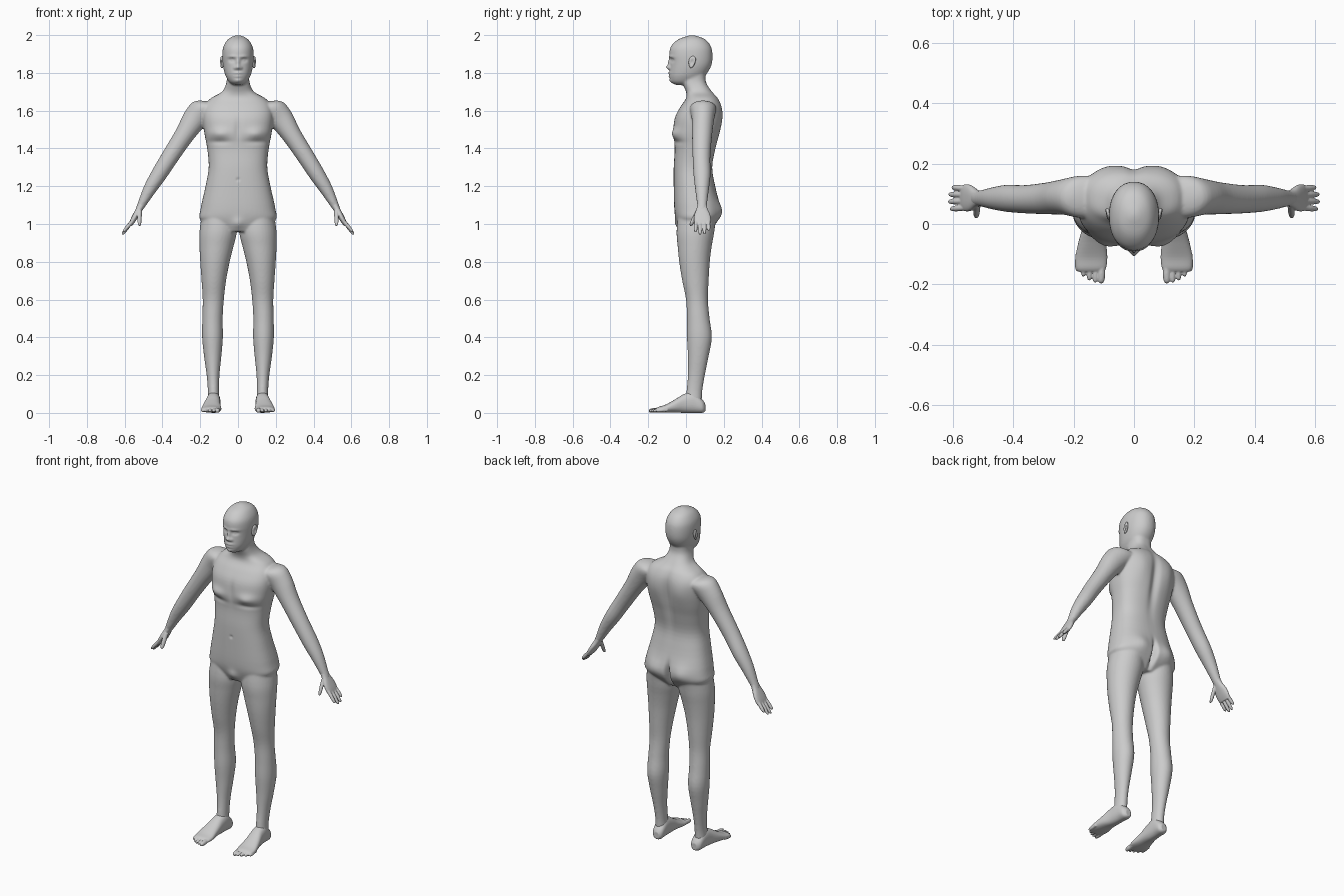
import bpy, bmesh
from math import sin, cos, tau, exp, copysign
from mathutils import Vector

cube = bpy.data.objects.get("Cube")
if cube:
    bpy.data.objects.remove(cube)

skin = bpy.data.materials.new("plain grey")
skin.use_nodes = True
GREY = (0.6, 0.6, 0.6, 1)
skin.diffuse_color = GREY
skin.node_tree.nodes["Principled BSDF"].inputs["Base Color"].default_value = GREY

X, Y, Z = Vector((1, 0, 0)), Vector((0, 1, 0)), Vector((0, 0, 1))
ARM_OUT = Vector((0.835, 0, 0.55))


def smooth_rows(rows, steps=4):
    """Resample section rows along a smooth spline."""
    rows = [Vector(r) for r in rows]
    out = []
    for i in range(len(rows) - 1):
        a, b, c, d = rows[max(i - 1, 0)], rows[i], rows[i + 1], rows[min(i + 2, len(rows) - 1)]
        for k in range(steps):
            t = k / steps
            out.append(b + (c - a) * (t / 2) + (a * 2 - b * 5 + c * 4 - d) * (t * t / 2)
                       + (b * 3 - a - c * 3 + d) * (t ** 3 / 2))
    return out + [rows[-1]]


def loft(bm, rows, u, v, power=2, sides=32):
    """Skin oval sections given as (x, y, z, half size along u, half size along v)."""
    rings = []
    for x, y, z, a, b in smooth_rows(rows):
        ring = []
        for i in range(sides):
            c, s = cos(tau * i / sides), sin(tau * i / sides)
            c, s = (copysign(abs(q) ** (2 / power), q) for q in (c, s))
            ring.append(bm.verts.new(Vector((x, y, z)) + u * (a * c) + v * (b * s)))
        rings.append(ring)
    for r, q in zip(rings, rings[1:]):
        for i in range(sides):
            j = (i + 1) % sides
            bm.faces.new((r[i], r[j], q[j], q[i]))
    bm.faces.new(rings[0])
    bm.faces.new(rings[-1])


def upright(rows, cx=0):
    """Turn (z, half width, front y, back y) into loft rows."""
    return [(cx, (f + b) / 2, z, w, (b - f) / 2) for z, w, f, b in rows]


def digit(bm, start, end, r, u, v):
    """Finger or toe with a rounded tip."""
    a, b = Vector(start), Vector(end)
    shape = ((0, 1), (0.3, 1), (0.5, 1.05), (0.8, 0.92), (0.94, 0.65), (1, 0.2))
    loft(bm, [(*a.lerp(b, t), r * k, r * k) for t, k in shape], u, v, sides=12)


def flip(rows, s):
    return [(s * r[0], *r[1:]) for r in rows]


def finish(name, bm, voxel=None, relax=0, sculpt=None):
    bmesh.ops.recalc_face_normals(bm, faces=bm.faces)
    mesh = bpy.data.meshes.new(name)
    bm.to_mesh(mesh)
    bm.free()
    ob = bpy.data.objects.new(name, mesh)
    bpy.context.collection.objects.link(ob)
    if voxel:
        # Fuse the overlapping volumes into one skin
        m = ob.modifiers.new("fuse", "REMESH")
        m.mode, m.voxel_size = "VOXEL", voxel
        m = ob.modifiers.new("relax", "SMOOTH")
        m.factor, m.iterations = 0.5, relax
        dg = bpy.context.evaluated_depsgraph_get()
        ob.data = bpy.data.meshes.new_from_object(ob.evaluated_get(dg))
        ob.modifiers.clear()
        ob.data.name = name
    if sculpt:
        for v in ob.data.vertices:
            sculpt(v.co)
    ob.data.materials.clear()
    ob.data.materials.append(skin)
    for p in ob.data.polygons:
        p.use_smooth = True
        p.material_index = 0
    return ob


# Torso and neck
TORSO = [(0.96, .1, -.03, .12), (1.02, .198, -.052, .17), (1.08, .198, -.062, .182),
         (1.2, .172, -.065, .155), (1.3, .155, -.065, .14), (1.4, .163, -.06, .158),
         (1.48, .178, -.068, .178), (1.56, .187, -.06, .19), (1.62, .18, -.03, .188),
         (1.665, .145, .0, .17), (1.7, .085, .0, .14), (1.75, .061, -.02, .107),
         (1.8, .06, -.02, .105)]
HEAD = [(1.735, .02, -.05, .03), (1.75, .045, -.076, .06), (1.78, .064, -.086, .095),
        (1.81, .074, -.086, .12), (1.85, .081, -.084, .137), (1.9, .083, -.088, .14),
        (1.94, .077, -.08, .132), (1.975, .056, -.045, .105), (1.993, .028, .0, .065),
        (2.0, .003, .028, .034)]
# Legs: centre x, y, z, half width, half depth
LEG = [(.1, .06, 1.06, .09, .1), (.105, .05, .96, .099, .1), (.114, .046, .88, .09, .09),
       (.122, .045, .8, .078, .081), (.128, .05, .7, .065, .07), (.131, .058, .6, .056, .058),
       (.135, .065, .5, .054, .06), (.135, .071, .4, .055, .066), (.134, .065, .3, .046, .055),
       (.132, .055, .2, .034, .045), (.13, .045, .12, .03, .042), (.13, .04, .06, .032, .044)]
# Arms: centre x, y, z, half depth, half thickness
ARM = [(.1, .09, 1.62, .06, .05), (.17, .09, 1.612, .07, .07), (.225, .09, 1.56, .06, .066),
       (.285, .085, 1.47, .053, .052), (.36, .082, 1.355, .047, .046), (.42, .085, 1.26, .045, .042),
       (.47, .085, 1.18, .036, .034), (.512, .085, 1.1, .026, .022), (.53, .085, 1.066, .026, .016)]

# Surface modelling: x, z, spread x, spread z, push along y
FRONT = [(0, 1.83, .013, .012, -.02), (0, 1.855, .009, .02, -.012), (.016, 1.826, .008, .008, -.007),
         (.03, 1.886, .024, .007, -.005), (.032, 1.868, .017, .011, .012), (.032, 1.867, .009, .005, -.006),
         (0, 1.799, .022, .006, -.009), (0, 1.782, .018, .006, -.007), (0, 1.758, .02, .012, -.007),
         (.1, 1.478, .05, .028, -.016), (.1, 1.435, .06, .014, .006), (0, 1.5, .016, .06, .006),
         (0, 1.0, .03, .03, -.012), (0, 1.235, .008, .008, .006)]
BACK = [(0, 1.5, .025, .15, -.016), (.09, 1.56, .05, .08, .008), (0, 1.04, .013, .06, -.04),
        (.09, 1.07, .05, .05, .014)]


def sculpt_body(co):
    push = 0
    for x, z, sx, sz, amount in (FRONT if co.y < 0.03 else BACK):
        if abs(co.z - z) < 3 * sz:
            push += amount * exp(-((abs(co.x) - x) / sx) ** 2 - ((co.z - z) / sz) ** 2)
    side = min(1, abs(co.y - 0.03) / 0.04)
    co.y += push * side


body = bmesh.new()
loft(body, upright(TORSO), X, Y, power=2.5, sides=48)
loft(body, upright(HEAD), X, Y, power=2.15, sides=48)
for s in (1, -1):
    loft(body, flip(LEG, s), X, Y)
    loft(body, flip(ARM, s), Y, Vector((s * ARM_OUT.x, 0, ARM_OUT.z)))
finish("body", body, voxel=0.0058, relax=8, sculpt=sculpt_body)

PALM = [(.508, .085, 1.108, .024, .019), (.522, .085, 1.08, .029, .017), (.54, .086, 1.048, .042, .016),
        (.557, .087, 1.018, .045, .014), (.57, .087, .995, .04, .01)]
FINGERS = [(.05, .608, .957), (.074, .614, .943), (.098, .613, .946), (.121, .602, .965)]
FOOT = [(.125, .102, .028, .016, .02), (.127, .085, .036, .032, .036), (.129, .04, .055, .036, .055),
        (.132, -.01, .05, .039, .05), (.138, -.06, .036, .046, .034), (.141, -.11, .022, .053, .021),
        (.142, -.145, .017, .05, .015), (.142, -.158, .014, .042, .01)]


def flatten_sole(co):
    co.z = max(co.z, 0.0)


for s, side in ((1, "left"), (-1, "right")):
    out = Vector((s * ARM_OUT.x, 0, ARM_OUT.z))

    # Hand: palm, four fingers and thumb
    hand = bmesh.new()
    loft(hand, flip(PALM, s), Y, out, power=2.4)
    for y, tx, tz in FINGERS:
        digit(hand, (s * .556, .087 + (y - .087) * .9, 1.02), (s * tx, y, tz), .0095, Y, out)
    digit(hand, (s * .518, .066, 1.075), (s * .523, .024, .99), .0125, Y, out)
    finish(side + "_hand", hand, voxel=0.003, relax=2)

    # Foot: arch, heel and five toes
    foot = bmesh.new()
    loft(foot, flip(FOOT, s), X, Z, power=2.3)
    for i in range(5):
        x = .107 + .0195 * i
        r = .0125 if i == 0 else .0092
        tip = -.197 + .0025 * i * i
        digit(foot, (s * x, tip + .06, .017), (s * (x + .002), tip, .011), r, X, Z)
    finish(side + "_foot", foot, voxel=0.003, relax=3, sculpt=flatten_sole)

    # Ear: flattened oval with a hollow on the outer face
    ear = bmesh.new()
    bmesh.ops.create_uvsphere(ear, u_segments=24, v_segments=16, radius=1)
    for v in ear.verts:
        hollow = 0.9 * exp(-(v.co.y ** 2 + v.co.z ** 2) / 0.3) if v.co.x > 0 else 0
        x, y, z = v.co.x - hollow, v.co.y * (1 + 0.25 * v.co.z), v.co.z
        v.co = (s * (.085 + .012 * x + .004 * y), .032 + .018 * y + .005 * z, 1.857 + .032 * z)
    finish(side + "_ear", ear)
